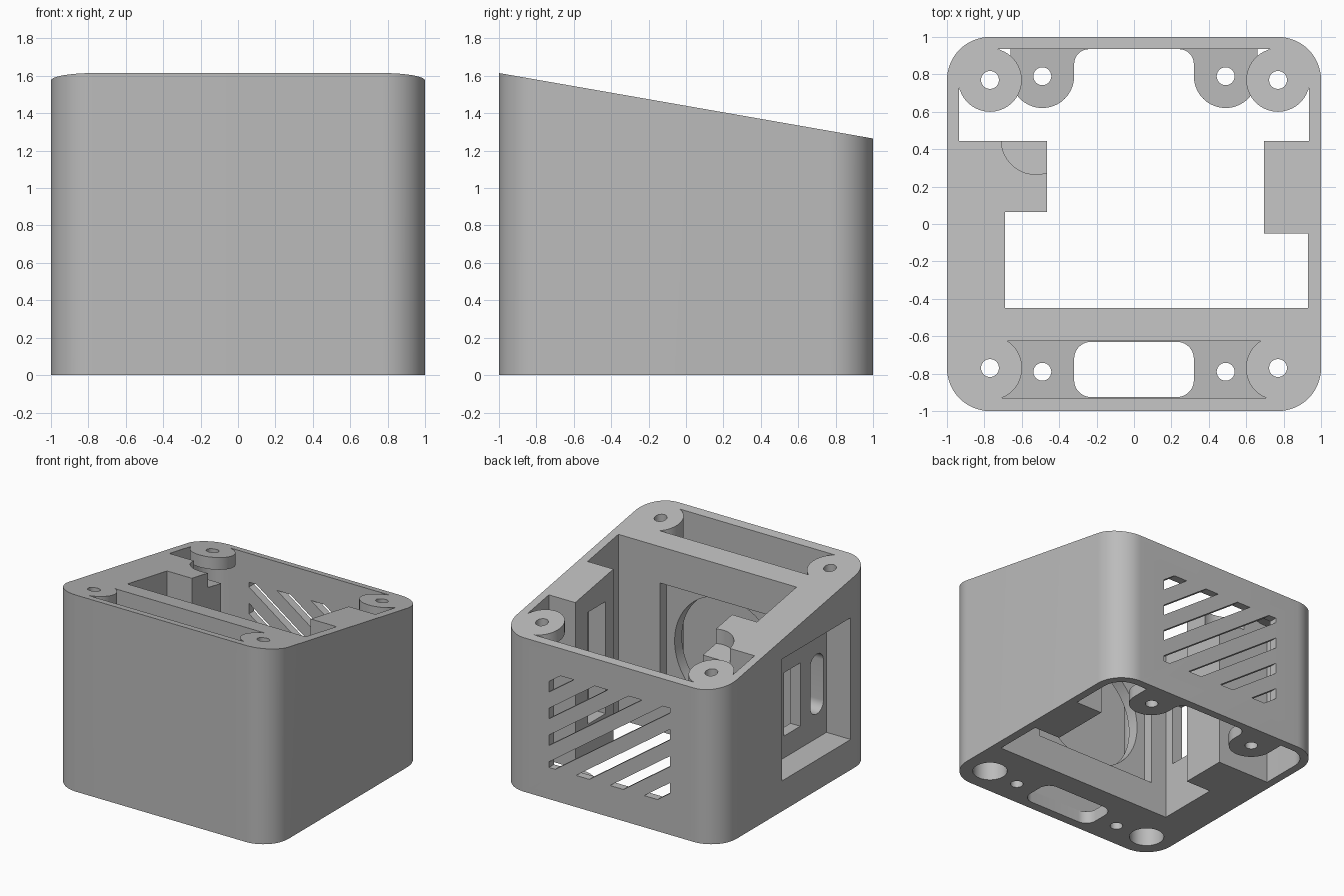
import bpy, math
from mathutils import Matrix

cube = bpy.data.objects.get("Cube")
if cube:
    bpy.data.objects.remove(cube, do_unlink=True)

grey = bpy.data.materials.new("plain grey")
grey.use_nodes = True
grey.diffuse_color = (0.5, 0.5, 0.5, 1)
grey.node_tree.nodes["Principled BSDF"].inputs["Base Color"].default_value = (0.5, 0.5, 0.5, 1)


def prism(name, pts, z0, z1):
    """Upright prism over a counter-clockwise outline."""
    n = len(pts)
    verts = [(x, y, z) for z in (z0, z1) for x, y in pts]
    faces = [list(range(n))[::-1], list(range(n, 2 * n))]
    faces += [(i, (i + 1) % n, n + (i + 1) % n, n + i) for i in range(n)]
    me = bpy.data.meshes.new(name)
    me.from_pydata(verts, [], faces)
    me.materials.append(grey)
    ob = bpy.data.objects.new(name, me)
    bpy.context.scene.collection.objects.link(ob)
    return ob


def along_x(name, pts, x0, x1):    # points are (y, z)
    ob = prism(name, pts, x0, x1)
    ob.data.transform(Matrix(((0, 0, 1, 0), (1, 0, 0, 0), (0, 1, 0, 0), (0, 0, 0, 1))))
    return ob


def along_y(name, pts, y0, y1):    # points are (x, z)
    ob = prism(name, pts, -y1, -y0)
    ob.data.transform(Matrix(((1, 0, 0, 0), (0, 0, -1, 0), (0, 1, 0, 0), (0, 0, 0, 1))))
    return ob


def rect(x0, x1, y0, y1):
    return [(x0, y0), (x1, y0), (x1, y1), (x0, y1)]


def arc(cx, cy, r, a0, a1, n):
    angles = [math.radians(a0 + (a1 - a0) * i / n) for i in range(n + 1)]
    return [(cx + r * math.cos(a), cy + r * math.sin(a)) for a in angles]


def circle(cx, cy, r, n=40):
    return arc(cx, cy, r, 0, 360, n)[:-1]


def rounded(x0, x1, y0, y1, r, n=10):
    return (arc(x1 - r, y1 - r, r, 0, 90, n) + arc(x0 + r, y1 - r, r, 90, 180, n)
            + arc(x0 + r, y0 + r, r, 180, 270, n) + arc(x1 - r, y0 + r, r, 270, 360, n))


def combine(target, tools, operation="DIFFERENCE"):
    """Apply all tools to the target in one boolean, then remove them."""
    group = bpy.data.collections.new("cutters")
    bpy.context.scene.collection.children.link(group)
    for tool in tools:
        group.objects.link(tool)
    mod = target.modifiers.new("shape", "BOOLEAN")
    mod.operation, mod.solver = operation, "EXACT"
    mod.operand_type, mod.collection = "COLLECTION", group
    bpy.context.view_layer.update()
    deps = bpy.context.evaluated_depsgraph_get()
    me = bpy.data.meshes.new_from_object(target.evaluated_get(deps))
    target.modifiers.clear()
    target.data = me
    for tool in tools:
        bpy.data.objects.remove(tool, do_unlink=True)
    bpy.data.collections.remove(group)
    return target


def below_slope(drop):
    """Everything under the sloping top, lowered by drop."""
    return along_x("under_slope", [(-1.3, -1), (1.3, -1), (1.3, 1.2125 - drop), (-1.3, 1.6675 - drop)],
                   -1.5, 1.5)


def lug_outline(s):
    """Rounded lug joined to the back wall by a fillet."""
    pts = (arc(0.49, 0.79, 0.17, 180, 360, 20) + [(0.66, 1.1), (0.24, 1.1)]
           + arc(0.24, 0.855, 0.08, 90, 0, 8))
    return pts if s > 0 else [(-x, y) for x, y in reversed(pts)]


# Outer shell, tall before the sloping top is cut
box = prism("enclosure", rounded(-1, 1, -1, 1, 0.23, 16), 0, 1.8)
cutters = [along_x("slope_cut", [(-1.3, 1.6675), (1.3, 1.2125), (1.3, 2.5), (-1.3, 2.5)], -1.5, 1.5)]

# Main opening, leaving side blocks, rear corner discs and bottom lugs
outline = ([(-0.69, -0.45), (0.93, -0.45), (0.93, -0.05), (0.695, -0.05), (0.695, 0.445), (0.935, 0.445)]
           + arc(0.77, 0.77, 0.165, 0, 90, 12) + arc(-0.77, 0.77, 0.165, 90, 180, 12)
           + [(-0.935, 0.445), (-0.465, 0.445), (-0.465, 0.065), (-0.69, 0.065)])
kept = []
for s in (-1, 1):
    disc = prism("corner_disc", circle(s * 0.77, 0.77, 0.17), 0.8, 2.4)
    kept.append(combine(disc, [below_slope(0.1)]))
    kept.append(prism("bottom_lug", lug_outline(s), -0.5, 0.1))
cutters.append(combine(prism("main_opening", outline, -0.3, 2.2), kept))

# Front compartment, scalloped around the corner posts
posts = [prism("post", circle(s * 0.77, -0.77, 0.172), -0.2, 2.4) for s in (-1, 1)]
cutters.append(combine(prism("front_compartment", rect(-0.71, 0.71, -0.93, -0.625), 0.1, 2.2), posts))
cutters.append(prism("front_slot", rounded(-0.32, 0.32, -0.925, -0.63, 0.09), -0.2, 0.3))

# Screw holes and counterbores
for s in (-1, 1):
    for y in (-1, 1):
        cutters.append(prism("corner_hole", circle(s * 0.77, y * 0.77, 0.048, 24), -0.25, 2.1))
        cutters.append(prism("lug_hole", circle(s * 0.49, y * 0.79, 0.048, 24), -0.25, 0.35))
    cutters.append(prism("counterbore", circle(s * 0.77, -0.77, 0.13), -0.2, 0.2))

# Round opening and shallow square seat in the inner partition
cutters.append(along_y("partition_seat", rect(-0.55, 0.55, 0.25, 1.22), -0.53, -0.4))
cutters.append(along_y("partition_opening", circle(0, 0.735, 0.475, 64), -0.7, -0.5))

# Socket recess in the side, with a window and two slots
cutters.append(along_x("side_recess", rect(-0.71, 0.18, 0.25, 1.25), -1.2, -0.78))
cutters.append(along_x("side_window", rect(-0.37, -0.16, 0.43, 0.95), -0.9, -0.6))
for y in (-0.67, -0.03):
    cutters.append(along_x("side_slot", rounded(y, y + 0.17, 0.45, 0.94, 0.08), -0.9, -0.6))

# Pocket in the opposite block and curved notch in the near block
cutters.append(along_x("block_pocket", rect(0.05, 0.28, 0.3, 1.22), 0.6, 0.85))
notch = prism("block_notch", circle(-0.525, 0.45, 0.185), 0.8, 2.1)
cutters.append(combine(notch, [below_slope(0.12)]))

# Diagonal vents in the back wall, trimmed to a rectangle
for k in range(-3, 4):
    left, right = 0.65 + 0.71 + 0.22 * k, 0.65 - 0.71 + 0.22 * k
    band = [(-1, left - 0.043), (1, right - 0.043), (1, right + 0.043), (-1, left + 0.043)]
    area = along_y("vent_area", rect(-0.555, 0.545, 0.26, 1.04), 0.8, 1.2)
    cutters.append(combine(along_y("vent", band, 0.9, 1.1), [area], "INTERSECT"))

combine(box, cutters)

# Smooth round walls, crisp edges
bpy.ops.object.select_all(action="DESELECT")
box.select_set(True)
bpy.context.view_layer.objects.active = box
bpy.ops.object.shade_smooth_by_angle(angle=math.radians(30))
